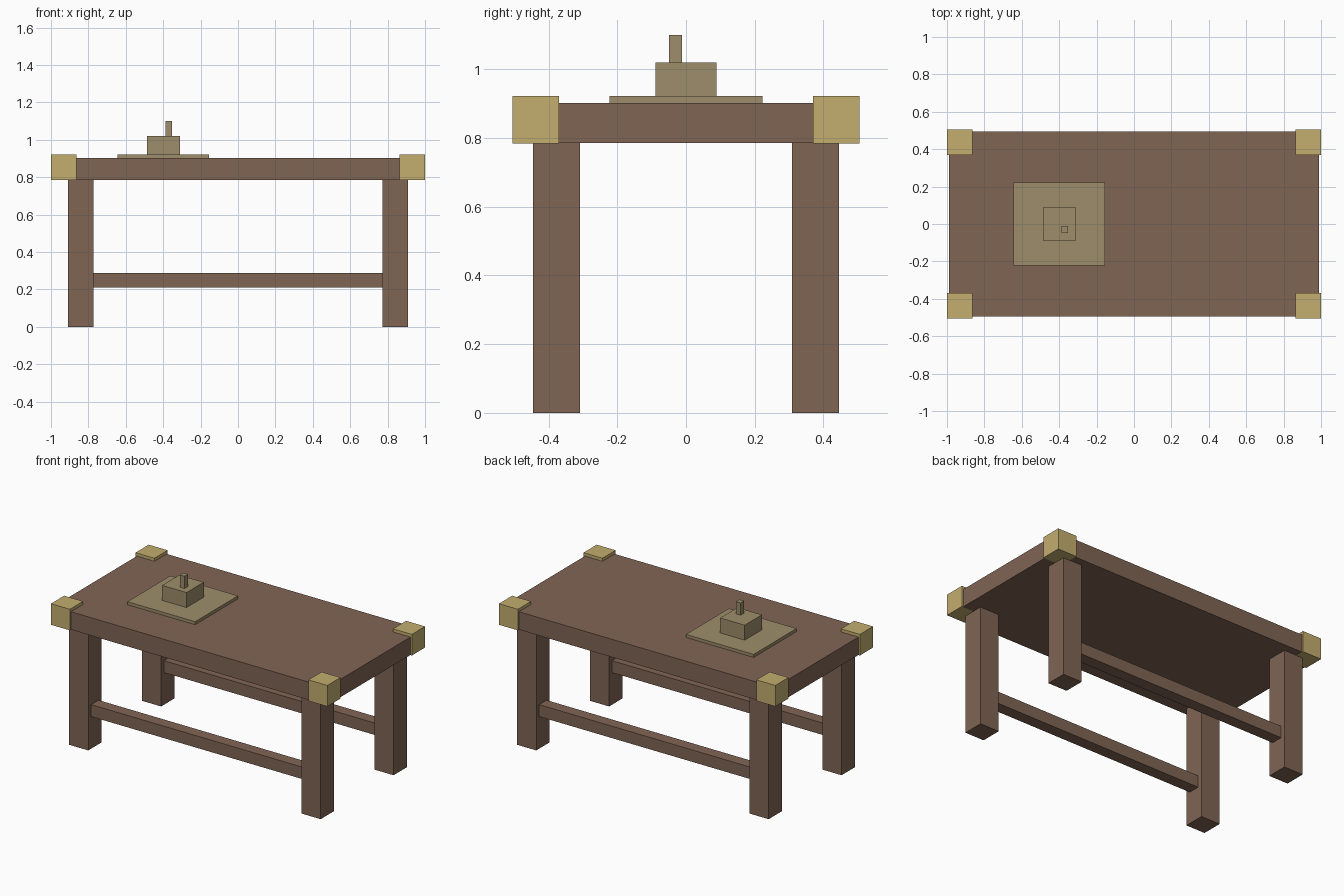
import bpy

if "Cube" in bpy.data.objects:
    bpy.data.objects.remove(bpy.data.objects["Cube"])


def material(name, rgb):
    """Flat colour from 0-255 sRGB values."""
    def lin(c):
        c /= 255
        return c / 12.92 if c <= 0.04045 else ((c + 0.055) / 1.055) ** 2.4
    mat = bpy.data.materials.new(name)
    mat.diffuse_color = (*[lin(c) for c in rgb], 1)
    mat.use_nodes = True
    mat.node_tree.nodes["Principled BSDF"].inputs["Base Color"].default_value = mat.diffuse_color
    return mat


wood = material("brown_wood", (128, 101, 84))
brass = material("brass", (195, 174, 111))
bronze = material("dull_bronze", (157, 141, 107))


def box(name, x, y, z, mat):
    """Box from (min, max) ranges along each axis."""
    centre = [(a + b) / 2 for a, b in (x, y, z)]
    bpy.ops.mesh.primitive_cube_add(size=1, location=centre)
    obj = bpy.context.object
    obj.name = name
    obj.scale = [b - a for a, b in (x, y, z)]
    bpy.ops.object.transform_apply(location=False, rotation=False, scale=True)
    obj.data.materials.append(mat)
    return obj


def mirrored(sign, lo, hi):
    return (lo, hi) if sign > 0 else (-hi, -lo)


# Table top
box("table_top", (-0.99, 0.99), (-0.495, 0.495), (0.785, 0.902), wood)

for sy, depth in ((-1, "front"), (1, "back")):
    # Long rail between the legs
    box(f"{depth}_rail", (-0.775, 0.775), mirrored(sy, 0.338, 0.415), (0.21, 0.288), wood)
    for sx, side in ((-1, "left"), (1, "right")):
        # Leg and metal corner cap
        box(f"{depth}_{side}_leg", mirrored(sx, 0.772, 0.91),
            mirrored(sy, 0.308, 0.445), (0, 0.786), wood)
        box(f"{depth}_{side}_corner_cap", mirrored(sx, 0.863, 1.0),
            mirrored(sy, 0.369, 0.505), (0.784, 0.922), brass)

# Stacked ornament: plate, block and off-centre post
box("ornament_plate", (-0.645, -0.155), (-0.222, 0.222), (0.9, 0.922), bronze)
box("ornament_block", (-0.487, -0.31), (-0.089, 0.089), (0.921, 1.02), bronze)
box("ornament_post", (-0.387, -0.353), (-0.049, -0.012), (1.019, 1.1), bronze)
